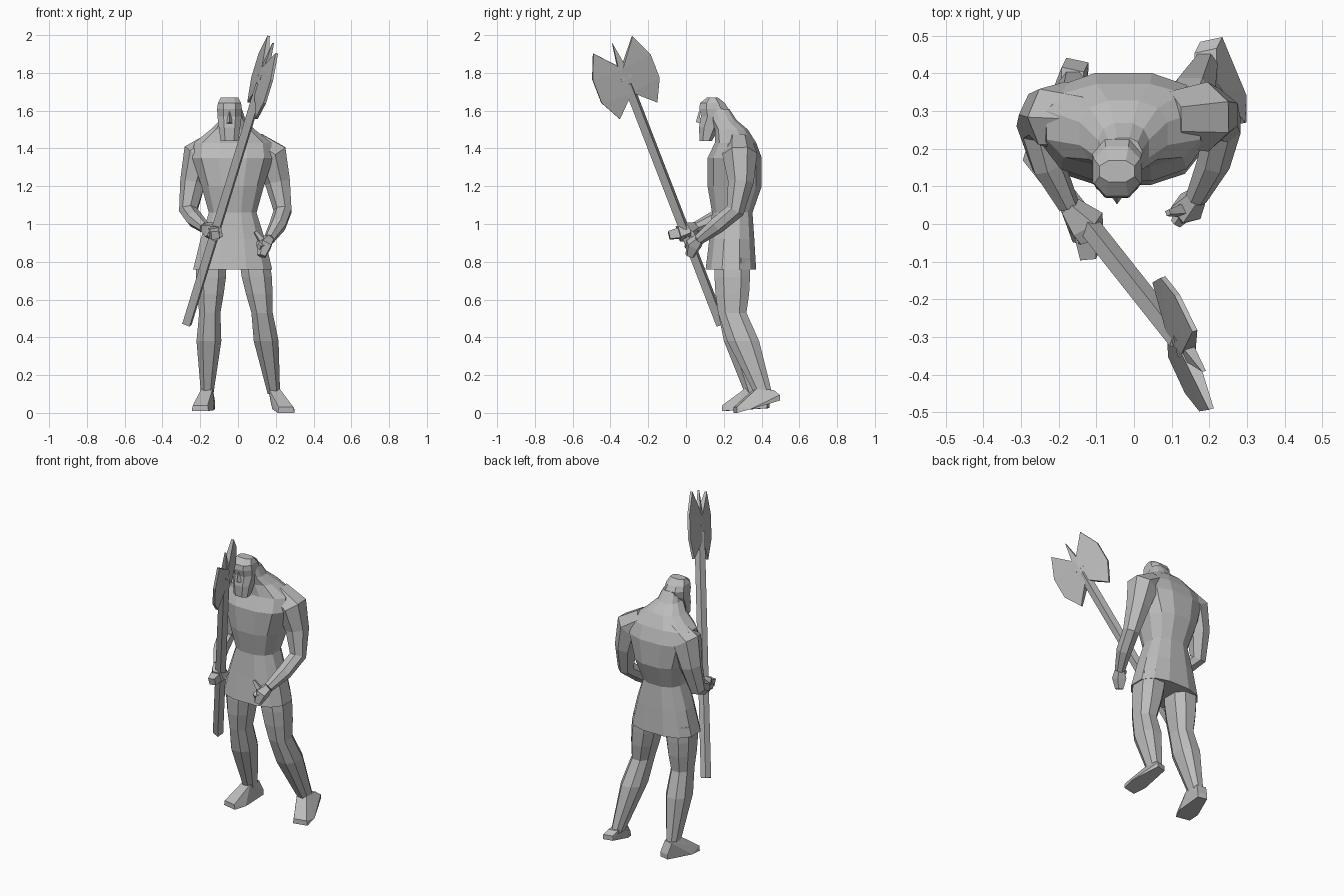
import bpy, bmesh, math
from mathutils import Vector

cube = bpy.data.objects.get("Cube")
if cube:
    bpy.data.objects.remove(cube, do_unlink=True)

grey = bpy.data.materials.new("plain_grey")
grey.use_nodes = True
tone = (.5, .5, .5, 1)
grey.diffuse_color = tone
grey.node_tree.nodes["Principled BSDF"].inputs["Base Color"].default_value = tone


def finish(name, bm):
    bmesh.ops.recalc_face_normals(bm, faces=bm.faces)
    mesh = bpy.data.meshes.new(name)
    bm.to_mesh(mesh)
    bm.free()
    mesh.materials.append(grey)
    obj = bpy.data.objects.new(name, mesh)
    bpy.context.collection.objects.link(obj)


def skin(name, rings):
    """Join equal rings of points into a closed skin."""
    bm = bmesh.new()
    loops = [[bm.verts.new(point) for point in ring] for ring in rings]
    for lower, upper in zip(loops, loops[1:]):
        for i in range(len(lower)):
            bm.faces.new((lower[i - 1], lower[i], upper[i], upper[i - 1]))
    bm.faces.new(loops[0])
    bm.faces.new(loops[-1])
    finish(name, bm)


def hull(name, points):
    """Wrap the points in a convex solid."""
    bm = bmesh.new()
    for point in points:
        bm.verts.new(point)
    result = bmesh.ops.convex_hull(bm, input=bm.verts)
    spare = {v for v in result["geom_interior"] if isinstance(v, bmesh.types.BMVert)}
    bmesh.ops.delete(bm, geom=list(spare), context="VERTS")
    finish(name, bm)


def circle(sides):
    for i in range(sides):
        angle = math.tau * (i + .5) / sides
        yield math.cos(angle), math.sin(angle)


def boxy(value):
    """Push a circle coordinate outward for a squarer section."""
    return math.copysign(abs(value) ** .8, value)


def stack(name, centre_x, levels, sides):
    """Level rings given as height, half width, front and back."""
    skin(name, [[(centre_x + width * boxy(c),
                  (front + back) / 2 + (back - front) / 2 * boxy(s), height)
                 for c, s in circle(sides)]
                for height, width, front, back in levels])


def limb(name, path, radii, sides=6):
    """Rings set square to a path."""
    rings = []
    for i, (point, radius) in enumerate(zip(path, radii)):
        way = path[min(i + 1, len(path) - 1)] - path[max(i - 1, 0)]
        turn = Vector((0, 0, -1)).rotation_difference(way)
        rings.append([point + turn @ Vector((c, s, 0)) * radius for c, s in circle(sides)])
    skin(name, rings)


# Tunic and torso, hunched forward into the neck
stack("tunic_torso", -.028, [
    (.76, .215, .1, .375),
    (.92, .175, .12, .365),
    (1.06, .13, .135, .355),
    (1.2, .17, .11, .405),
    (1.35, .22, .11, .405),
    (1.43, .21, .15, .375),
    (1.5, .12, .15, .33),
    (1.55, .07, .13, .27),
    (1.61, .05, .13, .23)], 12)

# Bearded head and nose
head_x = -.045
stack("head", head_x, [
    (1.44, .05, .07, .14),
    (1.51, .06, .065, .18),
    (1.57, .068, .075, .22),
    (1.61, .07, .065, .23),
    (1.64, .065, .07, .21),
    (1.67, .05, .11, .17)], 8)
hull("nose", [(head_x, .07, 1.6), (head_x, .052, 1.54),
              (head_x - .02, .08, 1.53), (head_x + .02, .08, 1.53)])


# Arms share a mirrored shoulder and elbow, each with its own wrist
def arm(name, side, wrist):
    inner, shoulder, biceps, elbow = [
        Vector((side * x - .012, y, z)) for x, y, z in
        ((.1, .28, 1.42), (.19, .285, 1.36), (.225, .29, 1.22), (.25, .26, 1.07))]
    forearm = elbow.lerp(wrist, .5) + Vector((side, 0, 0)) * .01
    limb(name, [inner, shoulder, biceps, elbow, forearm, wrist],
         (.075, .095, .07, .05, .046, .03), 7)


left_wrist = Vector((.165, .07, .92))
right_wrist = Vector((-.175, .05, .98))
arm("left_arm", 1, left_wrist)
arm("right_arm", -1, right_wrist)

# Open left hand with its thumb, right hand closed on the shaft
left_palm = Vector((.14, .04, .89))
limb("left_hand", [left_wrist, left_palm, Vector((.125, .02, .83))], (.03, .045, .025), 5)
limb("left_fingers", [left_palm, Vector((.11, 0, .88))], (.03, .015), 4)
limb("left_thumb", [left_palm, Vector((.09, .03, .96))], (.025, .01), 4)
grip = Vector((-.13, 0, .96))
limb("right_hand", [right_wrist, grip, Vector((-.12, -.04, .95))], (.03, .055, .045), 5)
limb("right_fingers", [grip, Vector((-.12, -.09, .94))], (.045, .03), 4)


# Leg hangs straight to the knee, then slopes back to the ankle
def leg(name, hip_x, ankle):
    rings = []
    for height, width, depth in ((.82, .085, .1), (.72, .085, .1), (.63, .075, .095),
                                 (.53, .06, .08), (.38, .07, .09), (.1, .035, .05)):
        drop = (.82 - height) / .72
        shin = max(0, (.53 - height) / .43)
        x = hip_x + (ankle.x - hip_x) * drop
        y = .245 + (ankle.y - .245) * shin
        rings.append([(x + width * boxy(c), y + depth * boxy(s), height)
                      for c, s in circle(8)])
    skin(name, rings)


# Foot wedge from ankle and heel to a broad toe
def foot(name, ankle, heel, toe):
    across = (toe - heel).cross(Vector((0, 0, 1))).normalized()
    instep = ankle + Vector((0, -.04, .03))
    tendon = ankle + Vector((0, .05, .02))
    lift = Vector((0, 0, .03))
    points = []
    for centre, half in ((instep, .03), (tendon, .03), (heel, .03), (heel + lift, .03),
                         (toe, .045), (toe + lift, .04), (toe.lerp(heel, .3), .06)):
        points += [centre + across * half, centre - across * half]
    hull(name, points)


left_ankle = Vector((.19, .41, .1))
right_ankle = Vector((-.163, .36, .1))
leg("left_leg", .085, left_ankle)
leg("right_leg", -.14, right_ankle)
foot("left_foot", left_ankle, Vector((.205, .49, .065)), Vector((.255, .26, 0)))
foot("right_foot", right_ankle, Vector((-.15, .435, .025)), Vector((-.2, .2, .01)))

# Long axe shaft
butt = Vector((-.27, .185, .47))
along = Vector((.38, -.48, 1.24)).normalized()
across = Vector((.19, -.9, -.4))
thick = along.cross(across)
axe_centre = butt + along * 1.45
limb("axe_shaft", [butt, axe_centre - along * .03], (.03, .03), 4)


# Axe plates, thick at the shaft and thin at the edge
def plate(name, outline):
    points = []
    for up, out, half in outline:
        spot = axe_centre + along * up + across * out
        points += [spot + thick * half, spot - thick * half]
    hull(name, points)


for name, side in (("front_blade", 1), ("back_blade", -1)):
    plate(name, [(up, out * side, half) for up, out, half in (
        (-.08, 0, .02), (.06, 0, .02), (-.19, .11, .007),
        (-.07, .17, .007), (.07, .17, .007), (.2, .115, .007))])
plate("top_spike", [(0, -.03, .02), (0, .03, .02), (.21, 0, .005)])
